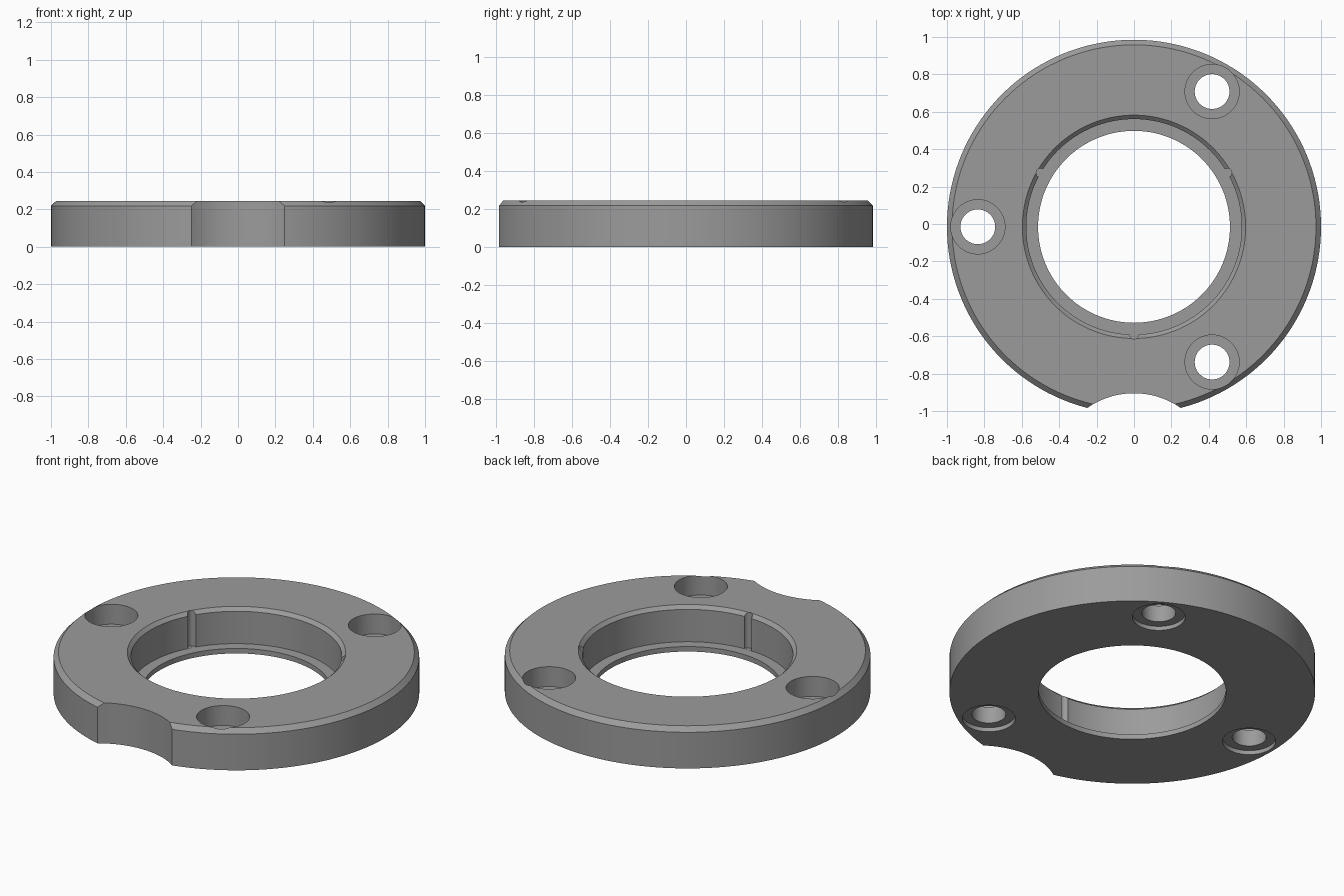
import bpy
import bmesh
import math

CENTRE_Y = -0.015
TOP = 0.245

default_cube = bpy.data.objects.get("Cube")
if default_cube:
    bpy.data.objects.remove(default_cube, do_unlink=True)

# Single grey metal
metal = bpy.data.materials.new("grey metal")
metal.use_nodes = True
GREY = (0.33, 0.33, 0.33, 1.0)
metal.diffuse_color = GREY
metal.node_tree.nodes["Principled BSDF"].inputs["Base Color"].default_value = GREY


def lathe(name, profile, segments, x=0.0, y=0.0, closed=False):
    """Revolve (radius, z) points around z; closed=True makes a ring, else a capped solid."""
    bm = bmesh.new()
    rings = []
    for radius, z in profile:
        ring = []
        for i in range(segments):
            a = 2 * math.pi * i / segments
            ring.append(bm.verts.new((x + radius * math.cos(a), y + radius * math.sin(a), z)))
        rings.append(ring)
    pairs = list(zip(rings, rings[1:]))
    if closed:
        pairs.append((rings[-1], rings[0]))
    else:
        bm.faces.new(rings[0])
        bm.faces.new(rings[-1])
    for low, high in pairs:
        for i in range(segments):
            j = (i + 1) % segments
            bm.faces.new((low[i], low[j], high[j], high[i]))
    bmesh.ops.recalc_face_normals(bm, faces=bm.faces)
    mesh = bpy.data.meshes.new(name)
    bm.to_mesh(mesh)
    bm.free()
    mesh.materials.append(metal)
    obj = bpy.data.objects.new(name, mesh)
    bpy.context.collection.objects.link(obj)
    return obj


def polar(radius, degrees):
    a = math.radians(degrees)
    return radius * math.cos(a), CENTRE_Y + radius * math.sin(a)


# Flange ring: chamfered rim, stepped bore with chamfered mouth
flange = lathe("flange_ring", [
    (0.513, 0), (1.0, 0), (1.0, 0.218), (0.973, TOP),
    (0.597, TOP), (0.576, 0.225), (0.576, 0.03), (0.513, 0.03),
], 144, y=CENTRE_Y, closed=True)

cutters = []

# Bolt holes: deep counterbore above, shallow recess below
bolt_profile = [(0.145, -0.1), (0.145, 0.025), (0.093, 0.025),
                (0.093, 0.125), (0.145, 0.125), (0.145, 0.4)]
for angle in (60, 180, 300):
    cutters.append(lathe("bolt_hole_cutter", bolt_profile, 64, *polar(0.835, angle)))

# Small round key grooves in the bore wall
for angle in (30, 150, 270):
    cutters.append(lathe("groove_cutter", [(0.024, 0.0305), (0.024, 0.4)], 24, *polar(0.576, angle)))

# Curved notch in the front rim
cutters.append(lathe("notch_cutter", [(0.437, -0.1), (0.437, 0.4)], 128, y=-1.342))

bpy.ops.object.select_all(action='DESELECT')
bpy.context.view_layer.objects.active = flange
flange.select_set(True)
for cutter in cutters:
    cutter.hide_render = True
    cut = flange.modifiers.new("cut", 'BOOLEAN')
    cut.operation = 'DIFFERENCE'
    cut.solver = 'EXACT'
    cut.object = cutter
    bpy.ops.object.modifier_apply(modifier=cut.name)
for cutter in cutters:
    bpy.data.objects.remove(cutter, do_unlink=True)

bpy.ops.object.shade_smooth_by_angle(angle=math.radians(25))
